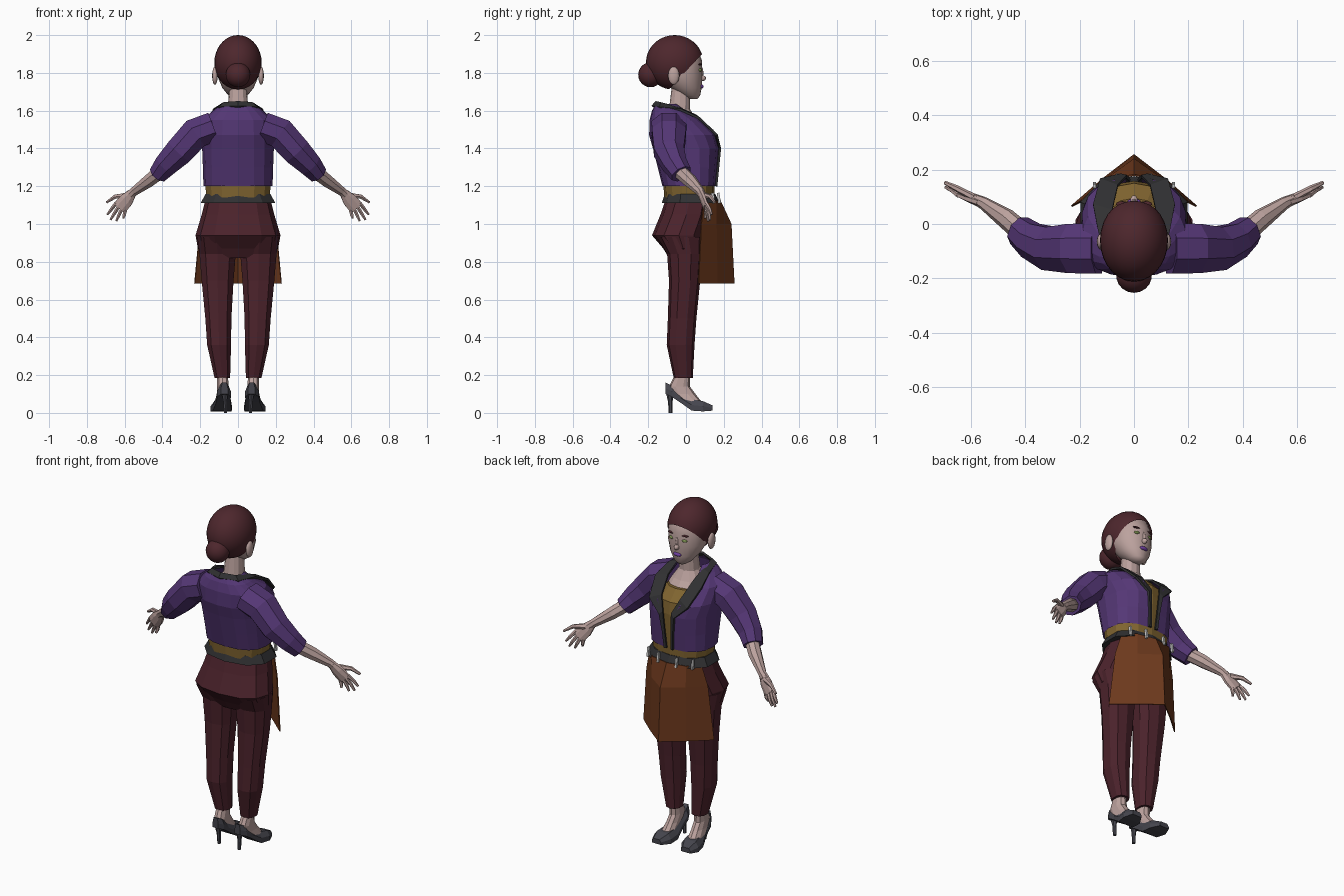
import bpy, bmesh, math
from mathutils import Vector

def mat(name, r, g, b):
    m = bpy.data.materials.new(name)
    m.diffuse_color = (r, g, b, 1)
    return m

SKIN = mat("skin", .50, .36, .34)
HAIR = mat("auburn", .075, .02, .026)
PURPLE = mat("purple", .09, .038, .18)
MAROON = mat("maroon", .07, .016, .024)
OCHRE = mat("ochre", .22, .13, .03)
CHARCOAL = mat("charcoal", .03, .03, .032)
LEATHER = mat("leather", .15, .04, .012)
SHOE = mat("shoe_grey", .06, .06, .075)
LIP = mat("lip_purple", .16, .05, .35)
GREEN = mat("eye_green", .2, .28, .08)

def finish(name, bm, m, mirror=False, smooth=False, thick=0):
    bmesh.ops.recalc_face_normals(bm, faces=bm.faces[:])
    me = bpy.data.meshes.new(name)
    bm.to_mesh(me)
    bm.free()
    if m:
        me.materials.append(m)
    for p in me.polygons:
        p.use_smooth = smooth
    ob = bpy.data.objects.new(name, me)
    bpy.context.collection.objects.link(ob)
    if mirror:
        ob.modifiers.new("mirror", 'MIRROR')
    if thick:
        s = ob.modifiers.new("thickness", 'SOLIDIFY')
        s.thickness, s.offset = thick, 0
    return ob

def loft(name, rings, m, closed=True, caps=True, **kw):
    """Bridge rows of points; closed rows form a tube, open rows a sheet."""
    bm = bmesh.new()
    rows = [[bm.verts.new(p) for p in r] for r in rings]
    n = len(rows[0])
    for a, b in zip(rows, rows[1:]):
        for i in range(n if closed else n - 1):
            j = (i + 1) % n
            bm.faces.new((a[i], a[j], b[j], b[i]))
    if closed and caps:
        bm.faces.new(rows[0])
        bm.faces.new(rows[-1])
    return finish(name, bm, m, **kw)

def power(v, e):
    return math.copysign(abs(v) ** e, v)

def body(name, secs, m, n=14, cx=0, e=.85, **kw):
    """Horizontal sections (z, half width, back y, front y[, centre x])."""
    rings = []
    for z, w, yb, yf, *c in secs:
        x0 = c[0] if c else cx
        rings.append([(x0 + w * power(math.sin(t), e),
                       (yb + yf) / 2 + (yf - yb) / 2 * power(math.cos(t), e), z)
                      for t in (math.tau * i / n for i in range(n))])
    return loft(name, rings, m, **kw)

def tube(name, path, m, n=8, **kw):
    """Limb along points (x, y, z, radius across, radius in depth)."""
    pts = [Vector(p[:3]) for p in path]
    rings = []
    for i, p in enumerate(path):
        t = (pts[min(i + 1, len(pts) - 1)] - pts[max(i - 1, 0)]).normalized()
        u = Vector((0, 1, 0)).cross(t).normalized()
        v = t.cross(u)
        rings.append([pts[i] + u * p[3] * math.cos(a) + v * p[4] * math.sin(a)
                      for a in (math.tau * (k + .5) / n for k in range(n))])
    return loft(name, rings, m, mirror=True, **kw)

def blob(name, loc, rad, m, mirror=False, seg=12, cut=None):
    bm = bmesh.new()
    bmesh.ops.create_uvsphere(bm, u_segments=seg, v_segments=seg * 2 // 3, radius=1)
    for v in bm.verts:
        v.co = Vector([loc[i] + v.co[i] * rad[i] for i in range(3)])
    if cut:
        bmesh.ops.bisect_plane(bm, geom=bm.verts[:] + bm.edges[:] + bm.faces[:],
                               plane_co=cut[0], plane_no=cut[1], clear_outer=True)
    return finish(name, bm, m, mirror=mirror, smooth=True)

# Head, hair and face
body("head", [(1.662, .025, .01, .06), (1.68, .05, -.025, .075), (1.72, .083, -.08, .083),
              (1.78, .108, -.13, .086), (1.86, .112, -.16, .086), (1.92, .098, -.15, .065),
              (1.97, .05, -.11, -.01)], SKIN, n=20, e=1, smooth=True)
blob("hair", (0, -.06, 1.855), (.125, .152, .145), HAIR, seg=28,
     cut=((0, .085, 1.90), (0, .73, -.68)))
blob("hair_bun", (0, -.188, 1.79), (.066, .065, .066), HAIR, seg=18)
blob("ear", (.122, -.065, 1.785), (.015, .03, .048), SKIN, True)
blob("eye", (.04, .072, 1.815), (.018, .012, .009), GREEN, True)
blob("eyebrow", (.042, .073, 1.845), (.025, .011, .005), HAIR, True)
blob("nose", (0, .084, 1.772), (.014, .022, .016), SKIN)
blob("nose_bridge", (0, .08, 1.80), (.009, .012, .035), SKIN)
blob("lips", (0, .081, 1.728), (.026, .013, .011), LIP)

# Neck and upper chest
body("neck", [(1.48, .125, -.13, .12), (1.56, .09, -.12, .05), (1.61, .055, -.09, .02),
              (1.73, .045, -.075, .02)], SKIN, n=12)

# Shirt under an open jacket
body("shirt", [(1.14, .17, -.115, .15), (1.21, .178, -.12, .152), (1.40, .165, -.15, .158),
               (1.47, .14, -.15, .150), (1.53, .10, -.13, .095)], OCHRE)
rings = []
for z, w, yb, yf, gap in [(1.20, .183, -.125, .155, .02), (1.30, .186, -.15, .165, .025),
                          (1.40, .19, -.175, .175, .03), (1.47, .195, -.195, .17, .07),
                          (1.55, .19, -.193, .085, .08), (1.60, .135, -.18, .01, .08),
                          (1.635, .085, -.16, -.03, .07)]:
    a0 = math.asin(min((gap / w) ** (1 / .8), .95))
    ts = [a0 + (math.tau - 2 * a0) * i / 16 for i in range(17)]
    rings.append([(w * power(math.sin(t), .8),
                   (yb + yf) / 2 + (yf - yb) / 2 * power(math.cos(t), .8), z) for t in ts])
loft("jacket", rings, PURPLE, closed=False)

# Collar, lapels and front trim as one folded band
inner = [(0, -.157, 1.647), (.075, -.13, 1.64), (.083, -.04, 1.615), (.08, .05, 1.575),
         (.06, .14, 1.495), (.028, .175, 1.42), (.02, .168, 1.3), (.014, .158, 1.2)]
outer = [(0, -.178, 1.622), (.1, -.14, 1.615), (.13, -.03, 1.605), (.15, .07, 1.56),
         (.125, .163, 1.47), (.05, .18, 1.40), (.036, .17, 1.3), (.03, .16, 1.2)]
loft("collar_lapels", [inner, outer], CHARCOAL, closed=False, mirror=True, thick=.012)

# Sleeves, forearms and hands
tube("sleeve", [(.13, -.09, 1.515, .085, .1), (.225, -.09, 1.48, .088, .098),
                (.31, -.09, 1.385, .082, .086), (.38, -.06, 1.315, .067, .07),
                (.422, -.025, 1.265, .053, .06)], PURPLE)
tube("forearm", [(.40, -.04, 1.285, .04, .04), (.47, .02, 1.23, .036, .038),
                 (.55, .075, 1.172, .025, .024), (.575, .088, 1.15, .025, .02)], SKIN)
tube("palm", [(.56, .08, 1.165, .025, .02), (.59, .093, 1.128, .04, .018),
              (.627, .108, 1.085, .042, .014)], SKIN)
tips = [(.692, .135, 1.05), (.675, .127, 1.022), (.645, .117, 1.015), (.607, .10, 1.03)]
for i, tip in enumerate(tips):
    k = .031 - .0205 * i
    base = Vector((.62 + k * .78, .106, 1.092 + k * .62))
    mid = base.lerp(Vector(tip), .55) + Vector((0, .004, 0))
    tube("finger", [(*base, .011, .011), (*mid, .010, .010), (*tip, .006, .006)], SKIN, n=6)
tube("thumb", [(.59, .098, 1.15, .018, .014), (.65, .13, 1.145, .012, .012),
               (.695, .152, 1.115, .007, .007)], SKIN, n=6)

# Belt with clips
body("belt", [(1.16, .178, -.112, .155), (1.112, .206, -.128, .176)], CHARCOAL, n=10)
for x, y in ((.145, .14), (.06, .17)):
    tube("belt_clip", [(x, y, 1.165, .008, .01), (x, y + .008, 1.11, .008, .01)], None, n=4)

# Trousers
body("trouser_hips", [(1.13, .172, -.108, .148), (1.05, .192, -.135, .14),
                      (.94, .225, -.18, .105), (.87, .212, -.12, .09),
                      (.82, .15, -.09, .07)], MAROON, n=12)
body("trouser_leg", [(.93, .105, -.15, .09, .115), (.84, .1, -.1, .085, .108),
                     (.70, .088, -.09, .075, .108), (.50, .072, -.096, .055, .104),
                     (.36, .066, -.102, .045, .10), (.185, .043, -.065, .036, .083)],
     MAROON, n=10, mirror=True)

# Apron: a stiff sheet with a centre crease
rows = []
for z, sx, sy, mx, my, cy in [(1.125, .168, .095, .11, .158, .18), (1.0, .2, .08, .11, .16, .238),
                              (.685, .23, .065, .115, .165, .254)]:
    rows.append([(-sx, sy, z), (-mx, my, z), (0, cy, z), (mx, my, z), (sx, sy, z)])
loft("apron", rows, LEATHER, closed=False, thick=.006)

# Feet and high-heeled shoes
body("ankle", [(.21, .03, -.055, .02, .083), (.14, .032, -.09, .02, .08),
               (.10, .032, -.08, .05, .082), (.05, .04, -.02, .09, .086)],
     SKIN, n=10, mirror=True)
shoe = []
for y, x, w, zb, zt in [(-.108, .072, .018, .10, .16), (-.075, .074, .036, .085, .145),
                        (-.03, .078, .038, .055, .105), (.03, .083, .05, .012, .072),
                        (.09, .09, .055, .008, .062), (.14, .096, .03, .012, .04)]:
    shoe.append([(x - w, y, zb), (x + w, y, zb), (x + w, y, (zb + zt) / 2),
                 (x + w * .65, y, zt), (x - w * .65, y, zt), (x - w, y, (zb + zt) / 2)])
loft("shoe", shoe, SHOE, mirror=True)
tube("shoe_heel", [(.07, -.085, .11, .02, .022), (.068, -.083, .06, .011, .012),
                   (.066, -.082, 0, .009, .01)], SHOE, n=6)
